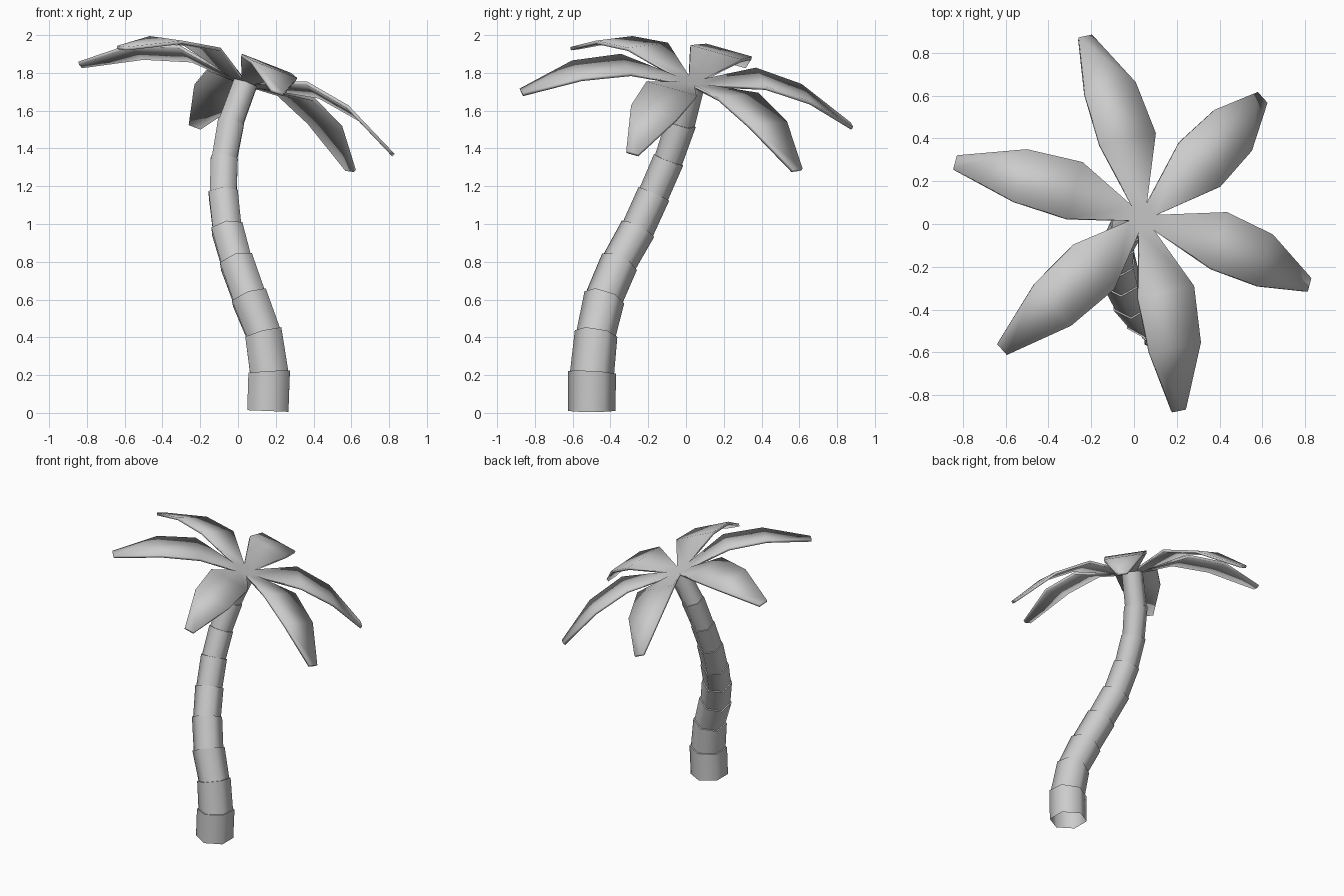
import bpy, bmesh
from math import sin, cos, radians
from mathutils import Vector, Matrix

if "Cube" in bpy.data.objects:
    bpy.data.objects.remove(bpy.data.objects["Cube"])

UP = Vector((0, 0, 1))
CROWN = Vector((0.043, 0.03, 1.76))
CROWN_AXIS = Vector((0.35, 0.19, 1)).normalized()


def finish(name, bm, angle):
    bmesh.ops.recalc_face_normals(bm, faces=bm.faces)
    mesh = bpy.data.meshes.new(name)
    bm.to_mesh(mesh)
    bm.free()
    ob = bpy.data.objects.new(name, mesh)
    bpy.context.collection.objects.link(ob)
    bpy.ops.object.select_all(action='DESELECT')
    ob.select_set(True)
    bpy.context.view_layer.objects.active = ob
    bpy.ops.object.shade_smooth_by_angle(angle=radians(angle))
    return ob


# Trunk: curved six-sided stack of segments, each flaring to a lip (x, y, z, radius)
path = [(0.158, -0.50, 0.01, 0.126), (0.165, -0.497, 0.215, 0.127),
        (0.135, -0.476, 0.42, 0.114), (0.06, -0.432, 0.612, 0.110),
        (-0.008, -0.352, 0.80, 0.102), (-0.057, -0.254, 0.975, 0.096),
        (-0.078, -0.17, 1.16, 0.089), (-0.073, -0.092, 1.34, 0.083),
        (-0.038, -0.026, 1.535, 0.081), (0.038, 0.028, 1.742, 0.073)]
points = [Vector(p[:3]) for p in path]
bm = bmesh.new()


def ring(i, scale):
    if i == 0:
        tangent = Vector((0.04, 0, 1))
    elif i == len(path) - 1:
        tangent = CROWN_AXIS
    else:
        tangent = (points[i + 1] - points[i]).normalized() + (points[i] - points[i - 1]).normalized()
    turn = UP.rotation_difference(tangent.normalized())
    r = path[i][3] * scale
    return [bm.verts.new(points[i] + turn @ Vector((r * cos(a), r * sin(a), 0)))
            for a in (radians(30 + 60 * k) for k in range(6))]


rings = [ring(0, 1)]
for i in range(1, len(path)):
    rings.append(ring(i, 1))
    if i < len(path) - 1:
        rings.append(ring(i, 0.92))
for a, b in zip(rings, rings[1:]):
    for k in range(6):
        j = (k + 1) % 6
        bm.faces.new((a[k], a[j], b[j], b[k]))
finish("trunk", bm, 65)

# Crown: six equal drooping fronds around a hexagonal hub (distance, half width, height)
frond = [(0.059, 0.034, 0), (0.37, 0.142, 0.058), (0.63, 0.13, -0.003), (0.908, 0.034, -0.156)]
bm = bmesh.new()
for k in range(6):
    spin = Matrix.Rotation(radians(-77 + 60 * k), 3, 'Z')
    pairs = [[bm.verts.new(spin @ Vector((d, s * w, h))) for s in (-1, 1)] for d, w, h in frond]
    for a, b in zip(pairs, pairs[1:]):
        bm.faces.new((a[0], b[0], b[1], a[1]))
    centre = bm.verts.new((0, 0, 0))
    bm.faces.new((centre, pairs[0][0], pairs[0][1]))
bmesh.ops.remove_doubles(bm, verts=bm.verts, dist=0.005)
tilt = UP.rotation_difference(CROWN_AXIS).to_matrix().to_4x4()
bmesh.ops.transform(bm, matrix=Matrix.Translation(CROWN) @ tilt, verts=bm.verts)
fronds = finish("fronds", bm, 40)
if fronds.data.polygons[0].normal.z < 0:
    fronds.data.flip_normals()
thick = fronds.modifiers.new("thickness", 'SOLIDIFY')
thick.thickness = 0.018
thick.offset = -1
